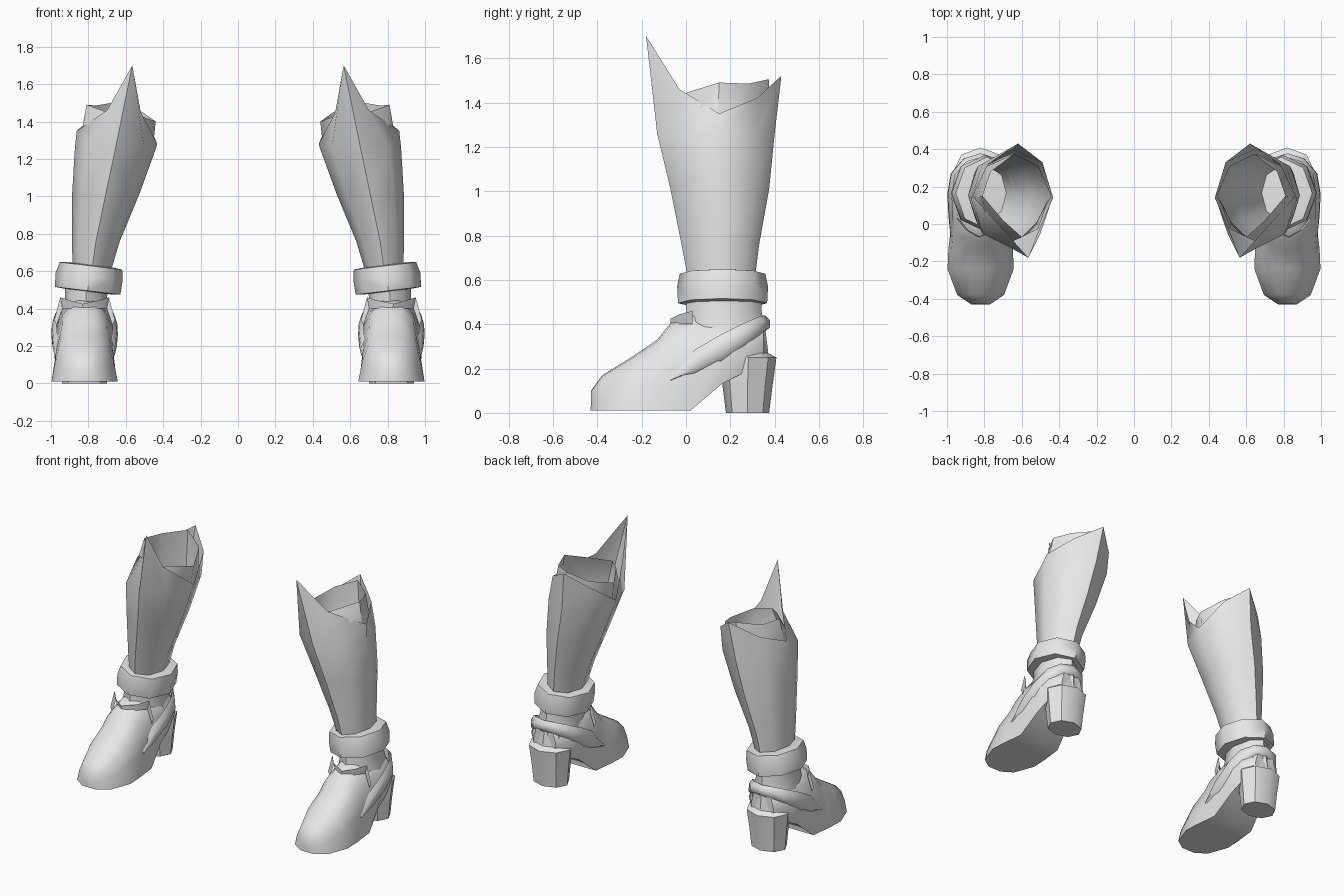
import bpy, bmesh, math

if "Cube" in bpy.data.objects:
    bpy.data.objects.remove(bpy.data.objects["Cube"])

leather = bpy.data.materials.new("light grey leather")
leather.diffuse_color = (0.8, 0.8, 0.8, 1)
leather.use_nodes = True
leather.node_tree.nodes["Principled BSDF"].inputs["Base Color"].default_value = leather.diffuse_color


def loft(name, rings, closed=True, cap_start=False, cap_end=False, sharp=50):
    """Skin a list of point rings and mirror the part to the other boot."""
    bm = bmesh.new()
    rows = [[bm.verts.new(p) for p in r] for r in rings]
    n = len(rows[0])
    for a, b in zip(rows, rows[1:]):
        for i in range(n if closed else n - 1):
            j = (i + 1) % n
            bm.faces.new((a[i], a[j], b[j], b[i]))
    if cap_start:
        bm.faces.new(rows[0][::-1])
    if cap_end:
        bm.faces.new(rows[-1])
    bmesh.ops.recalc_face_normals(bm, faces=bm.faces)
    # open shells must face away from the boot axis
    if not (cap_start or cap_end):
        bm.faces.ensure_lookup_table()
        mid = sum((v.co for v in bm.verts), bm.verts[:][0].co * 0) / len(bm.verts)
        if sum(f.normal.dot(f.calc_center_median() - mid) for f in bm.faces) < 0:
            bmesh.ops.reverse_faces(bm, faces=bm.faces)
    me = bpy.data.meshes.new(name)
    bm.to_mesh(me)
    bm.free()
    me.materials.append(leather)
    me.polygons.foreach_set("use_smooth", [True] * len(me.polygons))
    me.set_sharp_from_angle(angle=math.radians(sharp))
    ob = bpy.data.objects.new(name, me)
    bpy.context.collection.objects.link(ob)
    ob.modifiers.new("other_boot", 'MIRROR').use_mirror_merge = False
    return ob


def oval(x0, x1, y0, y1, z, n=8, tilt=0.0):
    """Ring starting at the front, going to the outer side; tilt lifts z along x."""
    cx, cy = (x0 + x1) / 2, (y0 + y1) / 2
    pts = []
    for i in range(n):
        a = 2 * math.pi * i / n
        dx = math.sin(a) * (x1 - x0) / 2
        pts.append((cx + dx, cy - math.cos(a) * (y1 - y0) / 2, z + tilt * dx))
    return pts


# Shaft: flared tube with a pointed, dipping rim
rim = [(.565, -.18, 1.70), (.70, -.03, 1.46), (.862, .15, 1.35), (.78, .32, 1.42),
       (.62, .43, 1.52), (.49, .33, 1.42), (.432, .14, 1.28), (.52, -.06, 1.45)]
shaft = [oval(.68, .885, .01, .31, .60),
         oval(.632, .887, -.02, .33, .76),
         oval(.528, .887, -.07, .375, 1.01),
         oval(.437, .872, -.13, .40, 1.26)]
loft("shaft", shaft + [rim])

# Liner: slightly smaller tube standing above the dips of the shaft
liner_top = [(.60, -.07, 1.42), (.70, .02, 1.45), (.81, .15, 1.49), (.765, .28, 1.485),
             (.64, .375, 1.505), (.51, .31, 1.45), (.44, .15, 1.40), (.52, .01, 1.43)]
liner = [oval(.69, .87, .03, .30, .60),
         oval(.545, .87, -.045, .355, 1.01),
         oval(.455, .85, -.095, .375, 1.26)]
loft("shaft_liner", liner + [liner_top])

# Ankle cuff: tilted rounded band
cuff = []
for grow, dx, z in ((-.07, -.005, .635), (-.012, -.01, .628), (0, 0, .57),
                    (-.004, .008, .495), (-.07, .008, .49)):
    cuff.append(oval(.617 - grow + dx, .975 + grow + dx, -.04 - grow, .37 + grow, z, 8, .12))
loft("ankle_cuff", cuff, cap_start=True, cap_end=True)

# Ankle
loft("ankle", [oval(.68, .96, .0, .37, .28), oval(.69, .94, -.01, .355, .40),
               oval(.70, .925, .0, .34, .46), oval(.69, .925, .0, .34, .56)], cap_end=True)

# Foot: cross-sections from toe to heel (y, bottom, top, sole half-width, upper half-width)
CX = .82
sections = [(-.43, .01, .10, .05, .045), (-.38, .01, .17, .125, .11),
            (-.24, .01, .255, .177, .155), (-.13, .01, .33, .172, .155),
            (-.07, .01, .405, .165, .15), (.02, .01, .45, .155, .155),
            (.16, .13, .43, .13, .165), (.28, .19, .42, .12, .15), (.35, .2, .40, .07, .085)]
foot = []
for y, zb, zt, ws, wu in sections:
    h = zt - zb
    half = [(ws, zb), (wu, zb + .45 * h), (wu * .78, zb + .8 * h), (wu * .4, zb + .97 * h)]
    lean = max(0, .02 - max(0, y + .4) * .2) if y < -.3 else 0
    ring = [(CX, y, zb)]
    ring += [(CX + w, y + (z - zb) * lean, z) for w, z in half]
    ring += [(CX, y + h * lean, zt)]
    ring += [(CX - w, y + (z - zb) * lean, z) for w, z in half[::-1]]
    foot.append(ring)
loft("foot", foot, cap_start=True, cap_end=True)

# Tongue edge: raised lip of the upper in front of the ankle
lip = []
for lift, out in ((0, .0), (1, .012)):
    lip.append([(CX + s * (w + out), y, z + lift * dz) for s, w, y, z, dz in (
        (1, .150, .03, .31, .03), (1, .118, .03, .40, .06), (1, .07, -.03, .40, .045),
        (1, .0, -.07, .39, .035), (-1, .07, -.03, .40, .045),
        (-1, .118, .03, .40, .06), (-1, .150, .03, .31, .03))])
loft("tongue_edge", lip, closed=False)

# Heel: block swelling into the heel counter
loft("heel", [oval(.70, .94, .18, .375, 0), oval(.69, .95, .165, .39, .12),
              oval(.675, .965, .155, .408, .25), oval(.69, .95, .16, .37, .27),
              oval(.69, .95, .14, .355, .36)], cap_start=True, cap_end=True, sharp=40)

# Strap: slanted band from the instep sides around the back
side = [(.160, -.07, .145, .16), (.172, .04, .175, .285), (.178, .16, .235, .355),
        (.160, .27, .30, .405), (.09, .35, .355, .435)]
path = side + [(0, .378, .372, .44)] + [(-w, y, a, b) for w, y, a, b in side[::-1]]
strap = []
for w, y, lo, hi in path:
    k, yb = w * .86, y - max(0, y - .2) * .12
    strap.append([(CX + k, yb, lo - .005), (CX + w, y, lo + .2 * (hi - lo)),
                  (CX + w * .98, y, hi - .3 * (hi - lo)), (CX + k, yb, hi)])
loft("heel_strap", strap, cap_start=True, cap_end=True)
